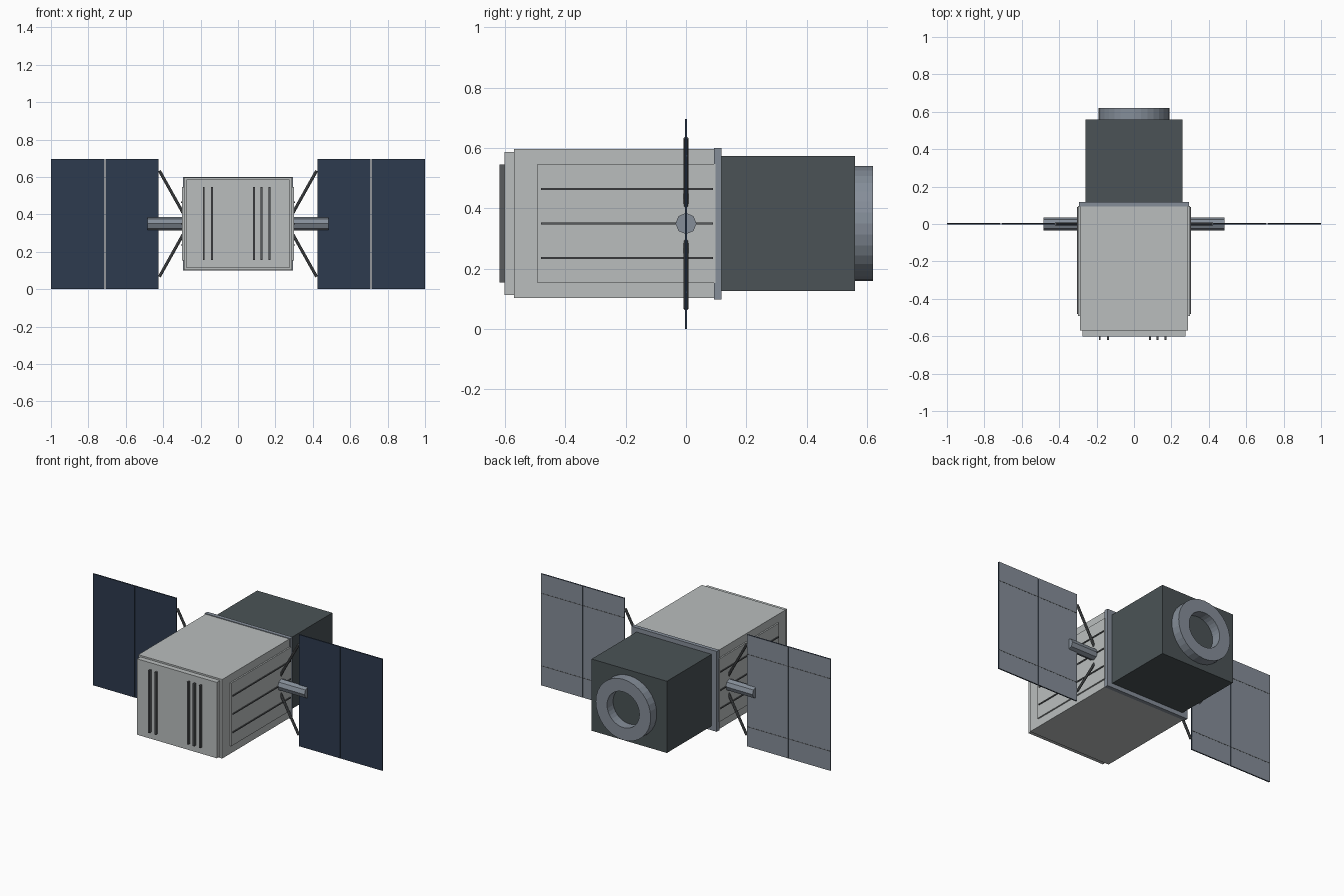
import bpy
import bmesh
import math
from mathutils import Vector

if "Cube" in bpy.data.objects:
    bpy.data.objects.remove(bpy.data.objects["Cube"], do_unlink=True)


def material(name, rgb):
    m = bpy.data.materials.new(name)
    m.use_nodes = True
    m.diffuse_color = (*rgb, 1)
    m.node_tree.nodes["Principled BSDF"].inputs["Base Color"].default_value = (*rgb, 1)
    return m


LIGHT = material("light grey shell", (0.49, 0.515, 0.515))
DARK = material("charcoal box", (0.069, 0.086, 0.092))
METAL = material("blue grey metal", (0.235, 0.27, 0.318))
TRIM = material("dark grey trim", (0.10, 0.107, 0.113))
NAVY = material("navy solar cells", (0.026, 0.043, 0.078))
MID = 0.35  # height of the long axis


def make_object(name, bm, *mats):
    me = bpy.data.meshes.new(name)
    bmesh.ops.recalc_face_normals(bm, faces=bm.faces)
    bm.to_mesh(me)
    bm.free()
    for m in mats:
        me.materials.append(m)
    ob = bpy.data.objects.new(name, me)
    bpy.context.collection.objects.link(ob)
    return ob


def box(name, x, y, z, *mats, back_index=0):
    """Box from (min, max) ranges; back_index colours the +y face."""
    bm = bmesh.new()
    bmesh.ops.create_cube(bm, size=1)
    for v in bm.verts:
        v.co = [r[0] + (c + 0.5) * (r[1] - r[0]) for r, c in zip((x, y, z), v.co)]
    bm.normal_update()
    for f in bm.faces:
        f.material_index = back_index if f.normal.y > 0.5 else 0
    return make_object(name, bm, *mats)


def rod(name, a, b, radius, sides, mat):
    """Cylinder running between two points."""
    a, b = Vector(a), Vector(b)
    bm = bmesh.new()
    bmesh.ops.create_cone(bm, cap_ends=True, segments=sides, radius1=radius,
                          radius2=radius, depth=(b - a).length)
    ob = make_object(name, bm, mat)
    ob.location = (a + b) / 2
    ob.rotation_euler = (b - a).to_track_quat("Z", "Y").to_euler()
    return ob


def ring(name, outer, inner, y0, y1, sides, mat):
    """Square-section tube about the long axis."""
    bm = bmesh.new()
    section = [(outer, y0), (outer, y1), (inner, y1), (inner, y0)]
    loops = []
    for i in range(sides):
        t = 2 * math.pi * i / sides
        loops.append([bm.verts.new((r * math.cos(t), y, MID + r * math.sin(t)))
                      for r, y in section])
    for i in range(sides):
        p, q = loops[i], loops[(i + 1) % sides]
        for j in range(4):
            k = (j + 1) % 4
            bm.faces.new((p[j], p[k], q[k], q[j]))
    return make_object(name, bm, mat)


def span(centre, half):
    return (centre - half, centre + half)


# Main body, front plate, collar and rear box
box("main_body", span(0, 0.29), (-0.57, 0.095), span(MID, 0.247), LIGHT)
box("front_plate", span(0, 0.275), (-0.602, -0.57), span(MID, 0.237), LIGHT)
box("collar", span(0, 0.295), (0.093, 0.118), span(MID, 0.251), METAL)
box("rear_box", span(0, 0.26), (0.118, 0.56), span(MID, 0.224), DARK)

# Docking ring on the back
ring("rear_ring", 0.19, 0.112, 0.558, 0.62, 32, METAL)

# Upright bars on the front plate
for i, x in enumerate((-0.183, -0.14, 0.085, 0.125, 0.168)):
    box(f"front_bar_{i + 1}", span(x, 0.005), (-0.619, -0.60), span(MID, 0.195), TRIM)

for side, s in (("left", 1), ("right", -1)):
    def sx(a, b):
        return tuple(sorted((s * a, s * b)))

    # Raised side panel with three rails
    box(f"{side}_side_panel", sx(0.285, 0.299), (-0.493, 0.097), span(MID, 0.197), LIGHT)
    for i, dz in enumerate((-0.114, 0, 0.114)):
        box(f"{side}_side_rail_{i + 1}", sx(0.295, 0.304), (-0.48, 0.09),
            span(MID + dz, 0.0035), TRIM)

    # Boom and diagonal struts holding the solar wing
    rod(f"{side}_boom", (s * 0.285, 0, MID), (s * 0.484, 0, MID), 0.035, 8, METAL)
    for up, d in (("upper", 1), ("lower", -1)):
        rod(f"{side}_{up}_strut", (s * 0.285, 0, MID + d * 0.042),
            (s * 0.42, 0, MID + d * 0.283), 0.008, 8, TRIM)

    # Solar wing: two panels, navy cells in front and metal behind
    for part, a, b in (("inner", 0.424, 0.709), ("outer", 0.713, 1.0)):
        box(f"{side}_{part}_solar_panel", sx(a, b), span(0, 0.004), (0, 0.697),
            NAVY, METAL, back_index=1)
        for up, z in (("upper", 0.575), ("lower", 0.122)):
            box(f"{side}_{part}_{up}_seam", sx(a, b), (0.003, 0.005),
                span(z, 0.002), TRIM)
